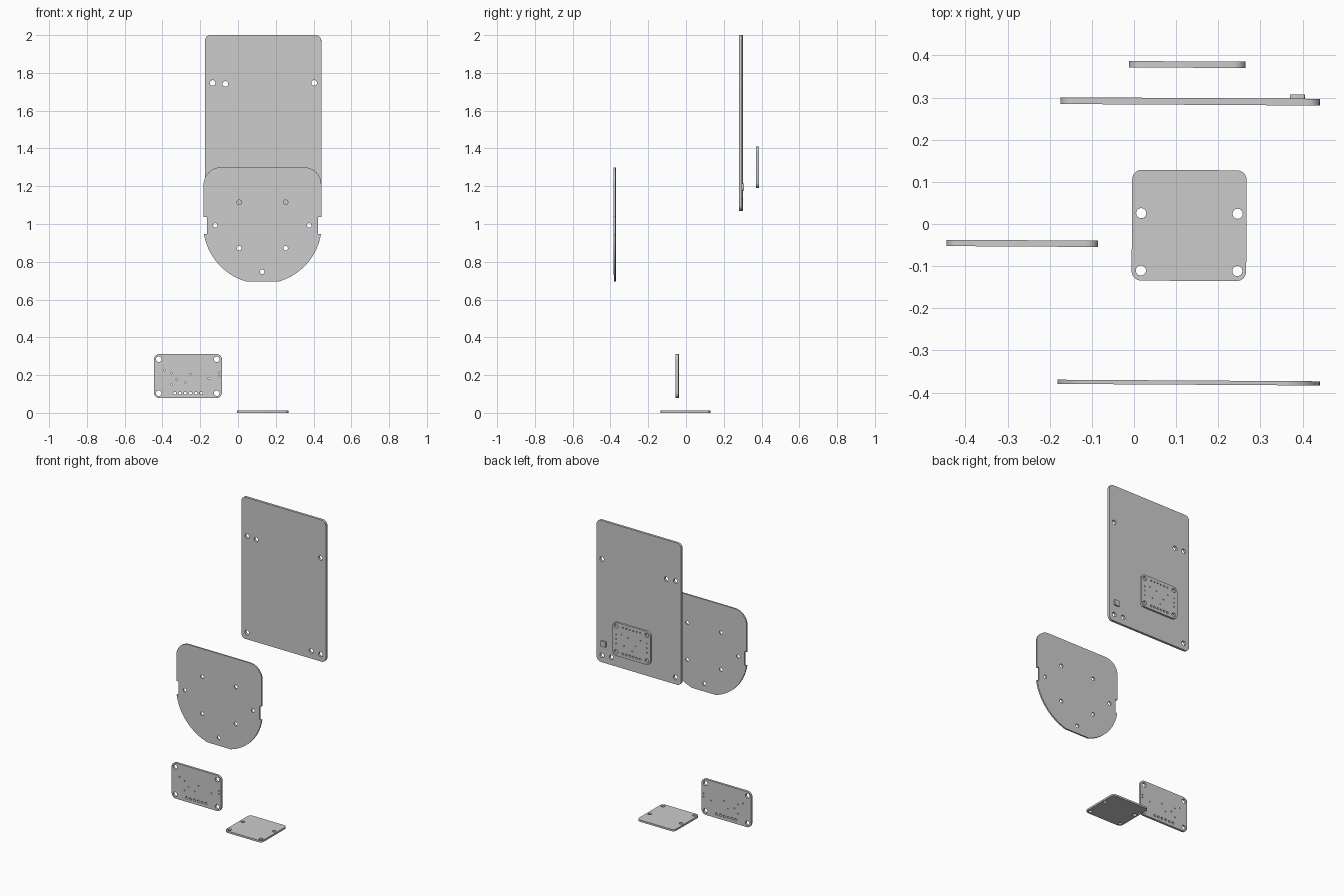
import bpy
import bmesh
from math import sin, cos, pi, radians, atan2, hypot

if "Cube" in bpy.data.objects:
    bpy.data.objects.remove(bpy.data.objects["Cube"])

TILT = radians(-0.35)   # every plate is turned very slightly about z


def arc(cx, cy, r, a0, a1, n):
    return [(cx + r * cos(a0 + (a1 - a0) * i / n),
             cy + r * sin(a0 + (a1 - a0) * i / n)) for i in range(n + 1)]


def rounded_rect(x0, x1, y0, y1, r, n=8):
    corners = [(x1 - r, y1 - r), (x0 + r, y1 - r), (x0 + r, y0 + r), (x1 - r, y0 + r)]
    return [p for k, (cx, cy) in enumerate(corners)
            for p in arc(cx, cy, r, k * pi / 2, (k + 1) * pi / 2, n)]


def plate(name, outline, holes, depth, thickness, upright=True):
    """Extrude an outline with round through-holes (x, y, radius)."""
    xs, ys = zip(*outline)
    mx, my = (min(xs) + max(xs)) / 2, (min(ys) + max(ys)) / 2
    loops = [outline]
    for hx, hy, hr in holes:
        n = 24 if hr > 0.01 else (16 if hr > 0.005 else 8)
        loops.append(arc(hx, hy, hr, 0, 2 * pi, n)[:-1])
    cu = bpy.data.curves.new(name, 'CURVE')
    cu.dimensions = '2D'
    cu.fill_mode = 'BOTH'
    cu.extrude = thickness / 2
    for loop in loops:
        sp = cu.splines.new('POLY')
        sp.points.add(len(loop) - 1)
        for pt, (x, y) in zip(sp.points, loop):
            pt.co = (x - mx, y - my, 0, 1)
        sp.use_cyclic_u = True
    ob = bpy.data.objects.new(name, cu)
    bpy.context.collection.objects.link(ob)
    ob.location = (mx, depth, my) if upright else (mx, my, depth)
    ob.rotation_euler = (pi / 2 if upright else 0, 0, TILT)
    bpy.ops.object.select_all(action='DESELECT')
    ob.select_set(True)
    bpy.context.view_layer.objects.active = ob
    bpy.ops.object.convert(target='MESH')
    ob = bpy.context.object
    bm = bmesh.new()
    bm.from_mesh(ob.data)
    bmesh.ops.remove_doubles(bm, verts=bm.verts, dist=1e-5)
    bmesh.ops.recalc_face_normals(bm, faces=bm.faces)
    bm.to_mesh(ob.data)
    bm.free()
    bpy.ops.object.shade_smooth_by_angle(angle=radians(30))
    return ob


def grid(xs, ys, r):
    return [(x, y, r) for x in xs for y in ys]


# Large back panel
back_holes = [(-0.134, 1.747, 0.015), (-0.067, 1.742, 0.015), (0.403, 1.747, 0.015),
              (-0.134, 1.115, 0.015), (0.334, 1.12, 0.015), (0.403, 1.115, 0.015)]
plate("back_panel", rounded_rect(-0.175, 0.441, 1.07, 2.0, 0.03), back_holes, 0.291, 0.016)

# Small square component on the rear of the back panel
plate("rear_chip", rounded_rect(0.37, 0.406, 1.178, 1.214, 0.003, 2), [], 0.302, 0.011)

# Front plate: rounded top, stepped side notches, round bottom with a flat
cx, cz, r = 0.13, 0.997, 0.313
a_side = atan2(0.948 - cz, 0.309)
a_flat = atan2(0.695 - cz, 0.085)
half_right = arc(cx, cz, r, a_flat, a_side, 20)
half_right += [(0.424, 0.948), (0.424, 1.038), (0.441, 1.038)]
half_right += arc(0.441 - 0.09, 1.21, 0.09, 0, pi / 2, 10)
half_left = [(2 * cx - x - 0.001, z) for x, z in reversed(half_right)]
front_holes = grid((0.006, 0.252), (0.872, 1.115), 0.012)
front_holes += [(-0.12, 0.993, 0.012), (0.377, 0.993, 0.012), (0.128, 0.747, 0.012)]
plate("front_plate", half_right + half_left, front_holes, -0.3765, 0.010)

# Circuit board at lower left
side_holes = grid((-0.42, -0.113), (0.104, 0.284), 0.015)
side_holes += [(-0.335 + 0.028 * i, 0.104, 0.008) for i in range(6)]
side_holes += [(x, z, 0.004) for x, z in (
    (-0.388, 0.226), (-0.351, 0.21), (-0.324, 0.178), (-0.351, 0.149), (-0.277, 0.162),
    (-0.25, 0.205), (-0.155, 0.183), (-0.1, 0.213), (-0.1, 0.194))]
plate("side_board", rounded_rect(-0.445, -0.085, 0.078, 0.312, 0.03), side_holes, -0.046, 0.015)

# Circuit board behind the back panel
rear_holes = grid((0.014, 0.239), (1.216, 1.384), 0.014)
rear_holes += grid([0.064 + 0.025 * i for i in range(6)], (1.214,), 0.007)
rear_holes += grid([0.064 + 0.025 * i for i in range(6)], (1.386,), 0.005)
rear_holes += grid((0.014, 0.239), (1.27, 1.3, 1.33), 0.004)
rear_holes += [(x, z, 0.004) for x, z in (
    (0.06, 1.335), (0.095, 1.29), (0.12, 1.25), (0.15, 1.33), (0.18, 1.27), (0.2, 1.34))]
plate("rear_board", rounded_rect(-0.012, 0.265, 1.19, 1.41, 0.03), rear_holes, 0.3785, 0.015)

# Flat base plate lying on the ground
base_holes = grid((0.017, 0.246), (-0.111, 0.025), 0.012)
plate("base_plate", rounded_rect(-0.005, 0.267, -0.135, 0.128, 0.023), base_holes,
      0.006, 0.012, upright=False)
